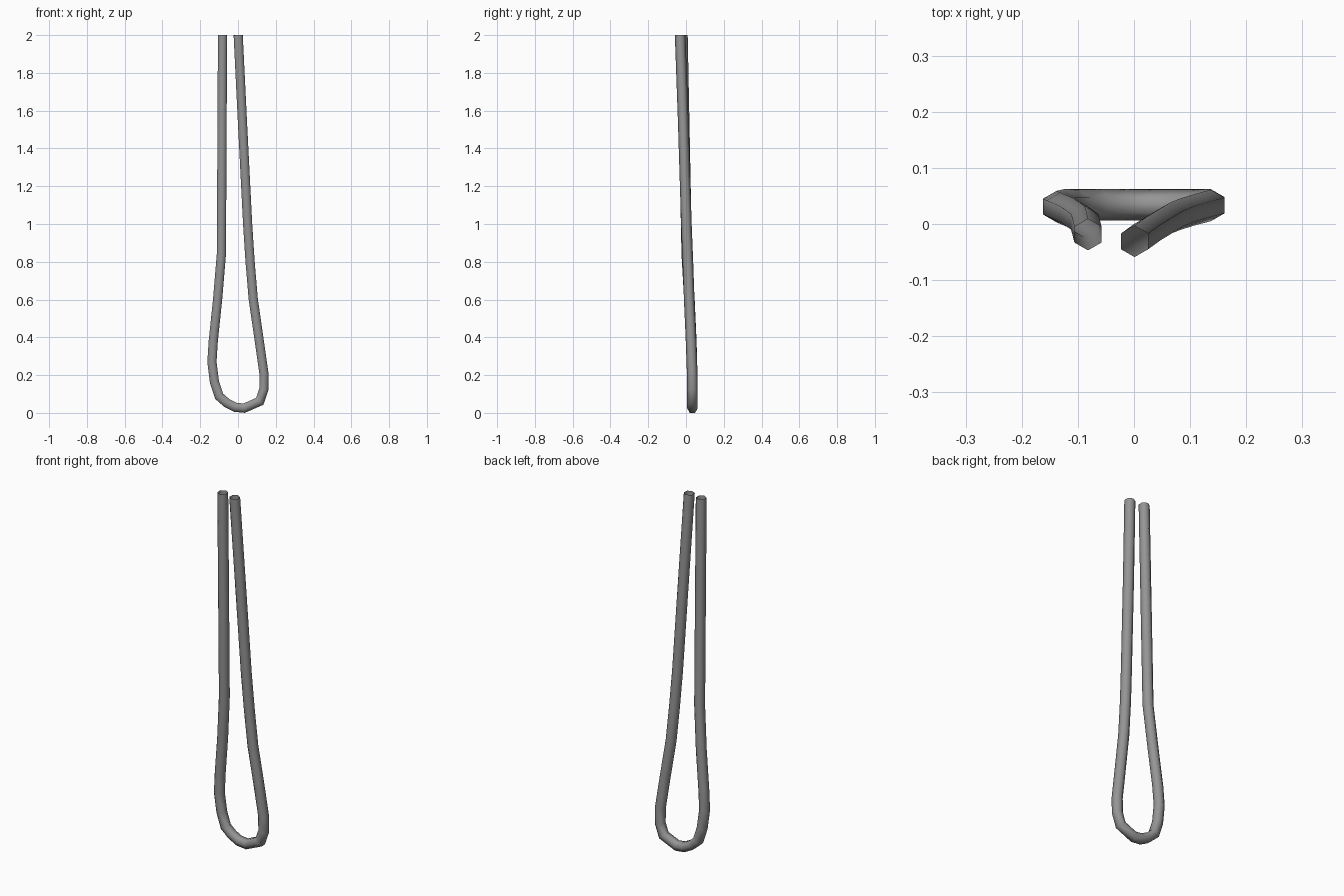
import bpy, bmesh, math
from mathutils import Vector

if "Cube" in bpy.data.objects:
    bpy.data.objects.remove(bpy.data.objects["Cube"])

RADIUS, SIDES = 0.028, 6

# Centre line of the hanging loop, from left end round to right end
path = [Vector(p) for p in (
    (-0.082, -0.019, 2.0), (-0.085, -0.007, 1.4), (-0.088, 0.004, 0.84),
    (-0.108, 0.018, 0.60), (-0.131, 0.028, 0.38), (-0.138, 0.031, 0.27), (-0.125, 0.034, 0.165),
    (-0.100, 0.034, 0.088), (-0.060, 0.034, 0.053), (-0.016, 0.034, 0.030),
    (0.032, 0.034, 0.025), (0.115, 0.034, 0.061), (0.137, 0.034, 0.125),
    (0.137, 0.033, 0.21), (0.110, 0.026, 0.40), (0.081, 0.017, 0.60),
    (0.064, 0.010, 0.80), (0.051, 0.002, 1.0), (0.023, -0.015, 1.55), (0.001, -0.031, 2.0))]

# Sweep a hexagon along the path, one corner facing front and back
bm = bmesh.new()
rings = []
for i, p in enumerate(path):
    before = (p - path[i - 1]).normalized() if i else Vector((0, 0, -1))
    after = (path[i + 1] - p).normalized() if i < len(path) - 1 else Vector((0, 0, 1))
    t = (before + after).normalized()
    u = t.cross(Vector((0, 1, 0))).normalized()
    v = u.cross(t)
    miter = 1 / max(0.8, t.dot(after))
    ring = []
    for k in range(SIDES):
        a = 2 * math.pi * k / SIDES
        ring.append(bm.verts.new(p + RADIUS * (u * math.sin(a) * miter - v * math.cos(a))))
    rings.append(ring)

for a, b in zip(rings, rings[1:]):
    for k in range(SIDES):
        n = (k + 1) % SIDES
        bm.faces.new((a[k], a[n], b[n], b[k])).smooth = True

bmesh.ops.recalc_face_normals(bm, faces=bm.faces)
mesh = bpy.data.meshes.new("rope_loop")
bm.to_mesh(mesh)
bm.free()
rope = bpy.data.objects.new("rope_loop", mesh)
bpy.context.collection.objects.link(rope)

# Dark grey rope colour
dark = bpy.data.materials.new("dark_grey")
dark.diffuse_color = (0.3, 0.3, 0.3, 1)
dark.use_nodes = True
dark.node_tree.nodes["Principled BSDF"].inputs["Base Color"].default_value = dark.diffuse_color
mesh.materials.append(dark)
